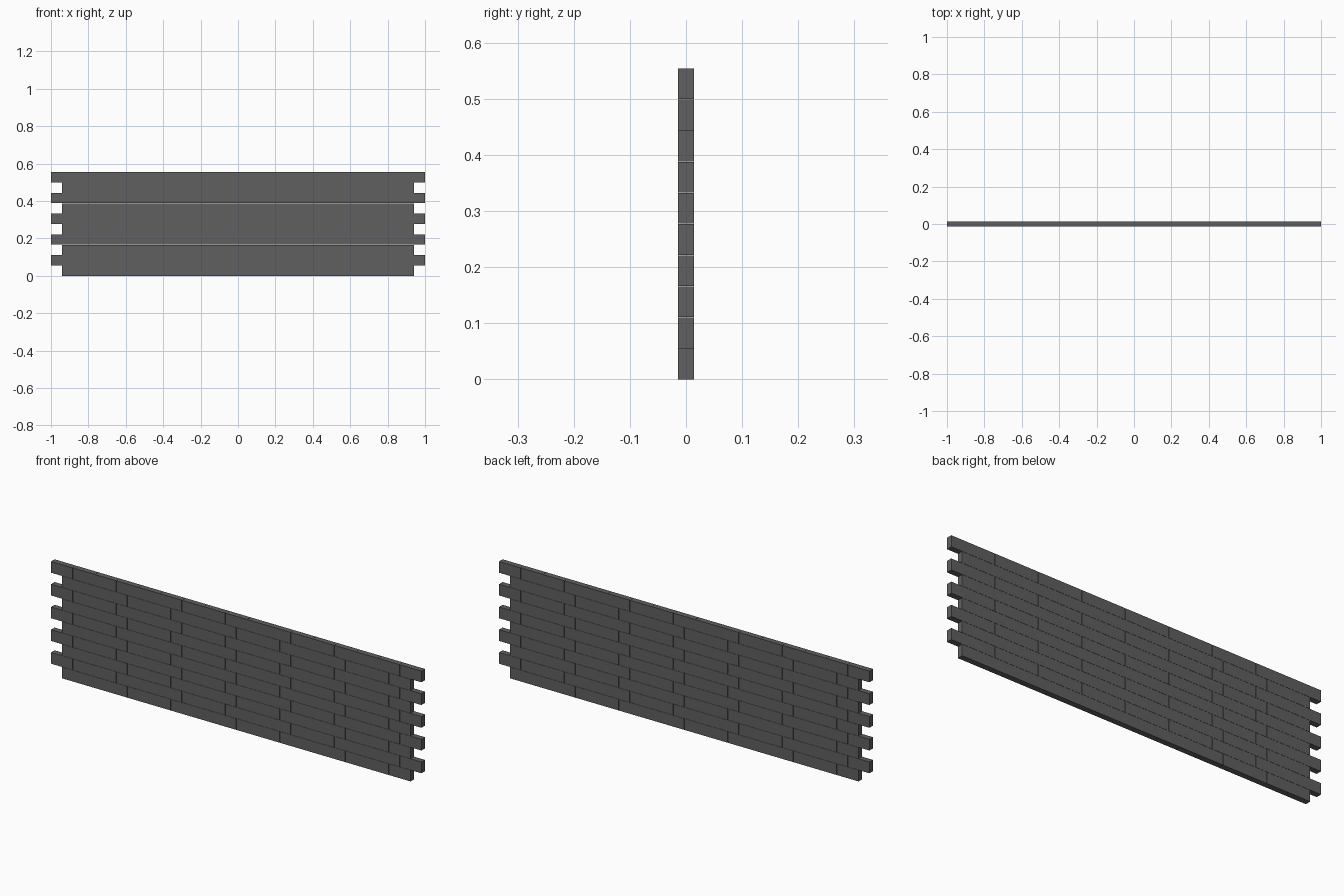
import bpy, bmesh
from mathutils import Matrix, Vector

if "Cube" in bpy.data.objects:
    bpy.data.objects.remove(bpy.data.objects["Cube"])

GAP = 0.0008                 # hairline joint between bricks
PITCH = (2 + GAP) / 17       # brick spacing along a course
RISE = 0.0555                # course height
DEPTH = 0.0277
ROWS = 10

def course(name, count, z):
    """One course of separate bricks, centred on x = 0."""
    bm = bmesh.new()
    size = Vector((PITCH - GAP, DEPTH, RISE - GAP, 1))
    for i in range(count):
        x = (i - (count - 1) / 2) * PITCH
        m = Matrix.Translation((x, 0, z + (RISE - GAP) / 2)) @ Matrix.Diagonal(size)
        bmesh.ops.create_cube(bm, size=1, matrix=m)
    mesh = bpy.data.meshes.new(name)
    bm.to_mesh(mesh)
    bm.free()
    ob = bpy.data.objects.new(name, mesh)
    bpy.context.collection.objects.link(ob)
    return ob

# Running bond: short and long courses alternate, leaving toothed ends
mat = bpy.data.materials.new("dark_brick")
mat.diffuse_color = (0.12, 0.115, 0.115, 1)
mat.use_nodes = True
mat.node_tree.nodes["Principled BSDF"].inputs["Base Color"].default_value = mat.diffuse_color
for r in range(ROWS):
    ob = course(f"brick_course_{r + 1}", 17 if r % 2 else 16, r * RISE)
    ob.data.materials.append(mat)
